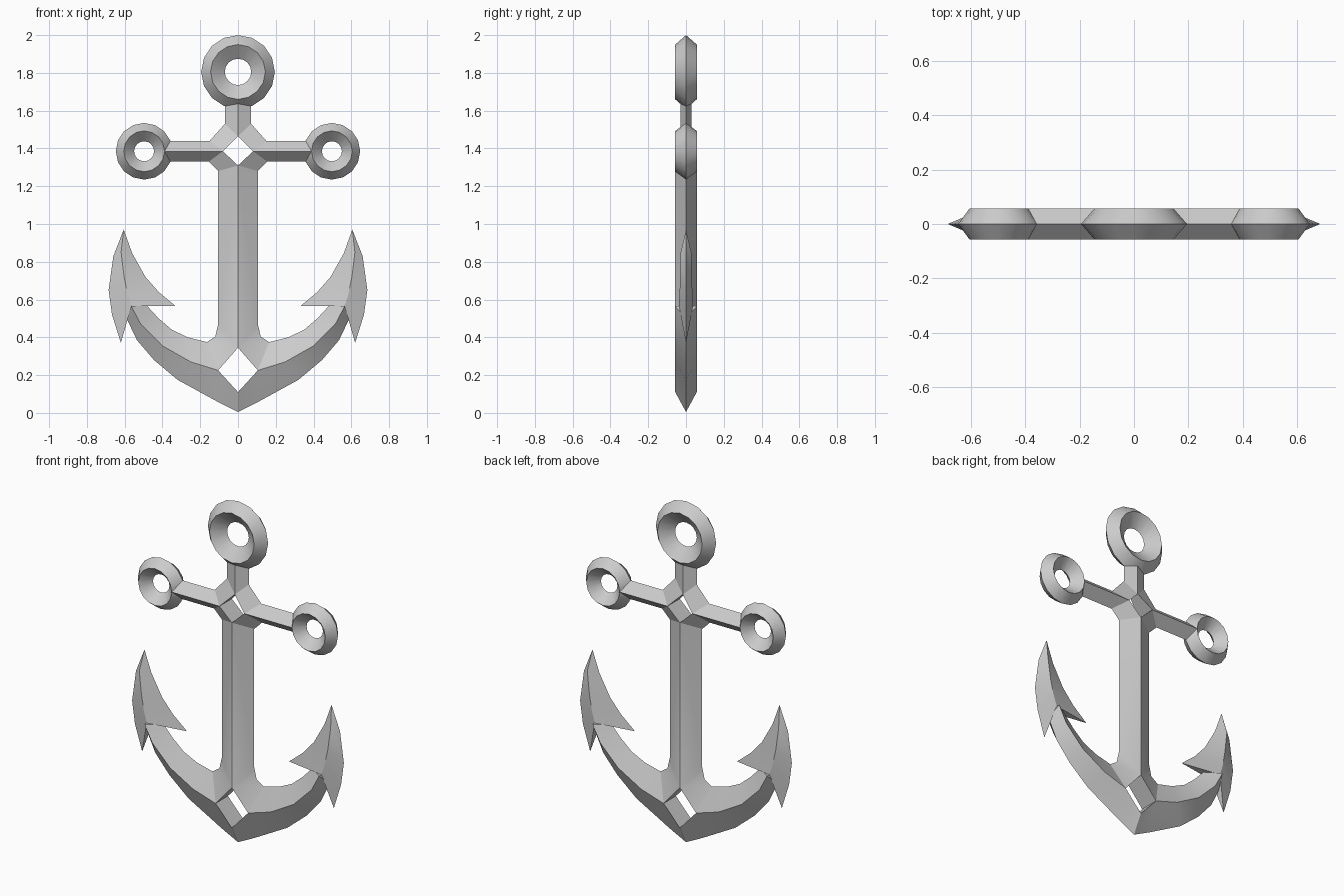
import bpy, bmesh, math

D = 0.057  # half thickness along the ridges

if "Cube" in bpy.data.objects:
    bpy.data.objects.remove(bpy.data.objects["Cube"])

steel = bpy.data.materials.new("grey_steel")
steel.use_nodes = True
grey = (0.6, 0.6, 0.6, 1)
steel.diffuse_color = grey
steel.node_tree.nodes["Principled BSDF"].inputs["Base Color"].default_value = grey


def finish(bm, name):
    bmesh.ops.remove_doubles(bm, verts=bm.verts, dist=0.0005)
    bmesh.ops.recalc_face_normals(bm, faces=bm.faces)
    mesh = bpy.data.meshes.new(name)
    bm.to_mesh(mesh)
    bm.free()
    mesh.materials.append(steel)
    ob = bpy.data.objects.new(name, mesh)
    bpy.context.collection.objects.link(ob)
    bpy.ops.object.select_all(action='DESELECT')
    ob.select_set(True)
    bpy.context.view_layer.objects.active = ob
    bpy.ops.object.shade_smooth_by_angle(angle=math.radians(22))


def strip(bm, a, b, sides):
    """Faces between two lines of (x, z, depth), mirrored front to back."""
    for sx in sides:
        for sy in (-1, 1):
            for i in range(len(a) - 1):
                pts = []
                for x, z, d in (a[i], a[i + 1], b[i + 1], b[i]):
                    p = (sx * x, sy * d, z)
                    if p not in pts:
                        pts.append(p)
                if len(pts) > 2:
                    bm.faces.new([bm.verts.new(p) for p in pts])


def rim(*pts):
    return [(x, z, 0) for x, z in pts]


def ridge(*pts):
    return [(x, z, D) for x, z in pts]


# Shank, stock and curved arms: bevelled faces from ridge to rim
bm = bmesh.new()
both = (-1, 1)
top, side, low = (0, 1.465, 0.03), (0.08, 1.385, D), (0, 1.31, D)
eye_top, eye_side, eye_low = ridge((0, 0.345), (0.105, 0.225), (0, 0.11))
arm_ridge = ridge((0.105, 0.225), (0.25, 0.27), (0.40, 0.355),
                  (0.515, 0.47), (0.565, 0.565))
arm_in = rim((0.165, 0.375), (0.265, 0.40), (0.35, 0.44), (0.42, 0.5), (0.48, 0.565))
arm_out = rim((0.11, 0.06), (0.32, 0.175), (0.445, 0.28), (0.535, 0.385), (0.59, 0.5))
crook = rim((0.105, 0.47), (0.12, 0.405), (0.165, 0.375))

strip(bm, [(0, 1.64, 0.03), top, side, (0.389, 1.385, D)],
      rim((0.07, 1.64), (0.07, 1.53), (0.15, 1.44), (0.365, 1.44)), both)
strip(bm, [(0.389, 1.385, D), side, low, eye_top],
      rim((0.365, 1.33), (0.155, 1.33), (0.105, 1.28), (0.105, 0.47)), both)
strip(bm, [eye_top, eye_top, eye_side], crook, both)
strip(bm, arm_ridge, arm_in, both)
strip(bm, arm_ridge, arm_out, both)
strip(bm, [eye_side, eye_low], rim((0.11, 0.06), (0, 0.005)), both)

# Straight walls inside the two diamond holes
for hole in ([top, side, low], [eye_top, eye_side, eye_low]):
    strip(bm, hole, [(x, z, 0) for x, z, d in hole], both)

# Arm end caps
end = arm_ridge[-1]
mid = (end[0], end[1], 0)
for edge in (arm_in[-1], arm_out[-1]):
    strip(bm, [end, end], [mid, edge], both)
finish(bm, "anchor_body")

# Barbed flukes
f_ridge = [(0.605, 0.97, 0), (0.619, 0.85, 0.028), (0.603, 0.72, 0.031),
           (0.585, 0.63, 0.034), (0.565, 0.565, 0.037)]
f_in = rim((0.605, 0.97), (0.56, 0.845), (0.49, 0.72), (0.42, 0.64), (0.33, 0.565))
f_out = rim((0.605, 0.97), (0.66, 0.83), (0.685, 0.65), (0.667, 0.52), (0.62, 0.37))
for name, s in (("left_fluke", 1), ("right_fluke", -1)):
    bm = bmesh.new()
    for line in (f_in, f_out):
        strip(bm, f_ridge, line, (s,))
        strip(bm, [f_ridge[-1]] * 2, [mid, line[-1]], (s,))
    finish(bm, name)


# Rings with a diamond cross-section
def ring(name, x, z, outer, crest, hole, n=16):
    bm = bmesh.new()
    loops = []
    for r, y in ((outer, 0), (crest, -D), (hole, 0), (crest, D)):
        loops.append([bm.verts.new((x + r * math.sin(math.tau * i / n), y,
                                    z + r * math.cos(math.tau * i / n)))
                      for i in range(n)])
    for k in range(4):
        a, b = loops[k], loops[(k + 1) % 4]
        for i in range(n):
            j = (i + 1) % n
            bm.faces.new((a[i], a[j], b[j], b[i]))
    finish(bm, name)


ring("top_ring", 0, 1.805, 0.195, 0.145, 0.07)
ring("left_stock_ring", 0.497, 1.385, 0.15, 0.108, 0.053)
ring("right_stock_ring", -0.497, 1.385, 0.15, 0.108, 0.053)
